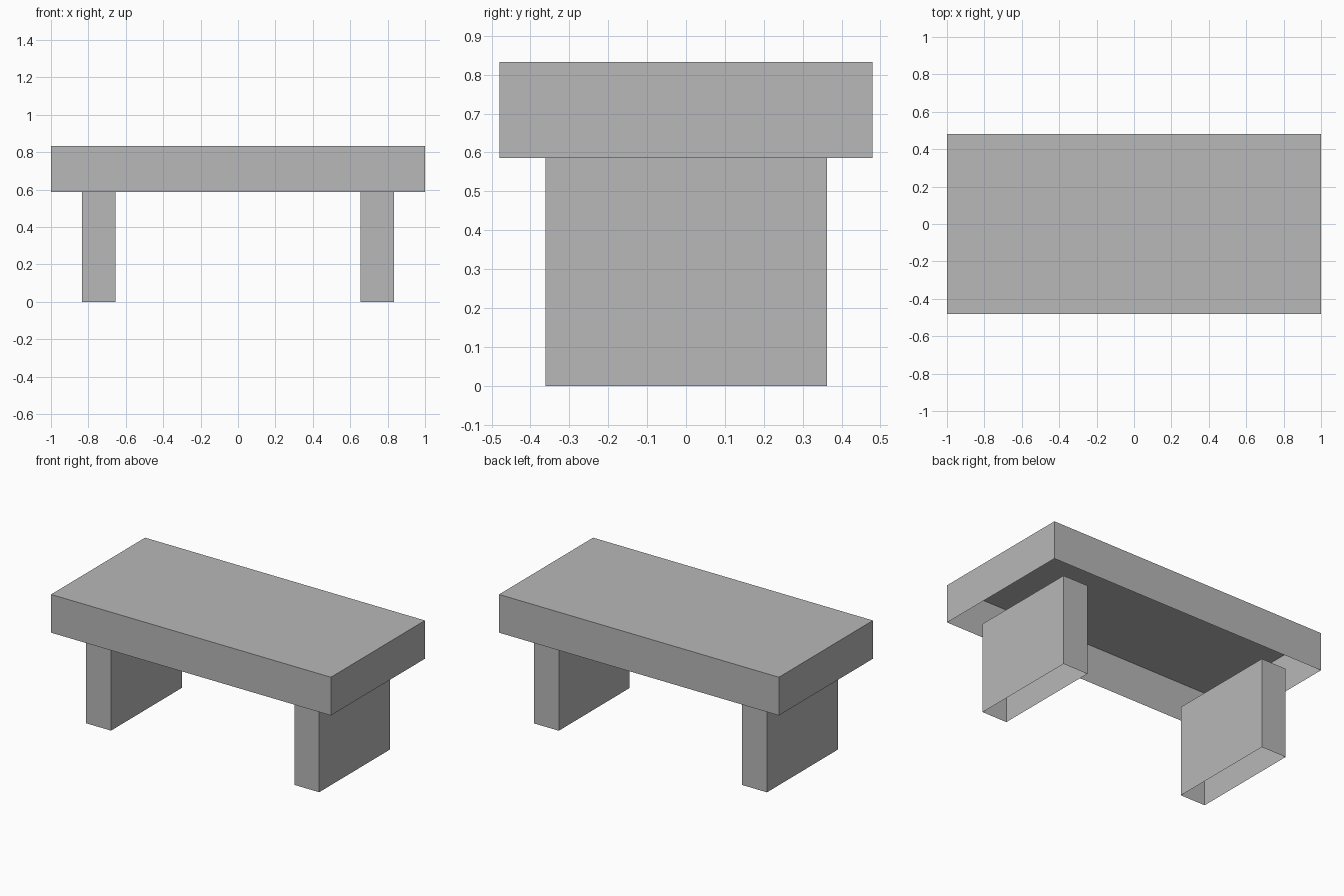
import bpy
import bmesh

if "Cube" in bpy.data.objects:
    bpy.data.objects.remove(bpy.data.objects["Cube"])

grey = bpy.data.materials.new("plain grey")
grey.diffuse_color = (0.48, 0.48, 0.48, 1)
grey.use_nodes = True
grey.node_tree.nodes["Principled BSDF"].inputs["Base Color"].default_value = grey.diffuse_color


def open_box(name, x0, x1, y0, y1, z0, z1):
    """Thin-walled box, closed on top and open underneath."""
    bm = bmesh.new()
    bmesh.ops.create_cube(bm, size=1)
    for v in bm.verts:
        v.co.x = x1 if v.co.x > 0 else x0
        v.co.y = y1 if v.co.y > 0 else y0
        v.co.z = z1 if v.co.z > 0 else z0
    bm.normal_update()
    bottom = [f for f in bm.faces if f.normal.z < -0.5]
    bmesh.ops.delete(bm, geom=bottom, context='FACES_ONLY')
    mesh = bpy.data.meshes.new(name)
    bm.to_mesh(mesh)
    bm.free()
    mesh.materials.append(grey)
    obj = bpy.data.objects.new(name, mesh)
    bpy.context.collection.objects.link(obj)
    return obj


# Thick top, hollow from below
open_box("table_top", -1, 1, -0.48, 0.48, 0.586, 0.833)

# Two slab legs
open_box("left_leg", -0.833, -0.655, -0.361, 0.363, 0, 0.586)
open_box("right_leg", 0.655, 0.833, -0.361, 0.363, 0, 0.586)
